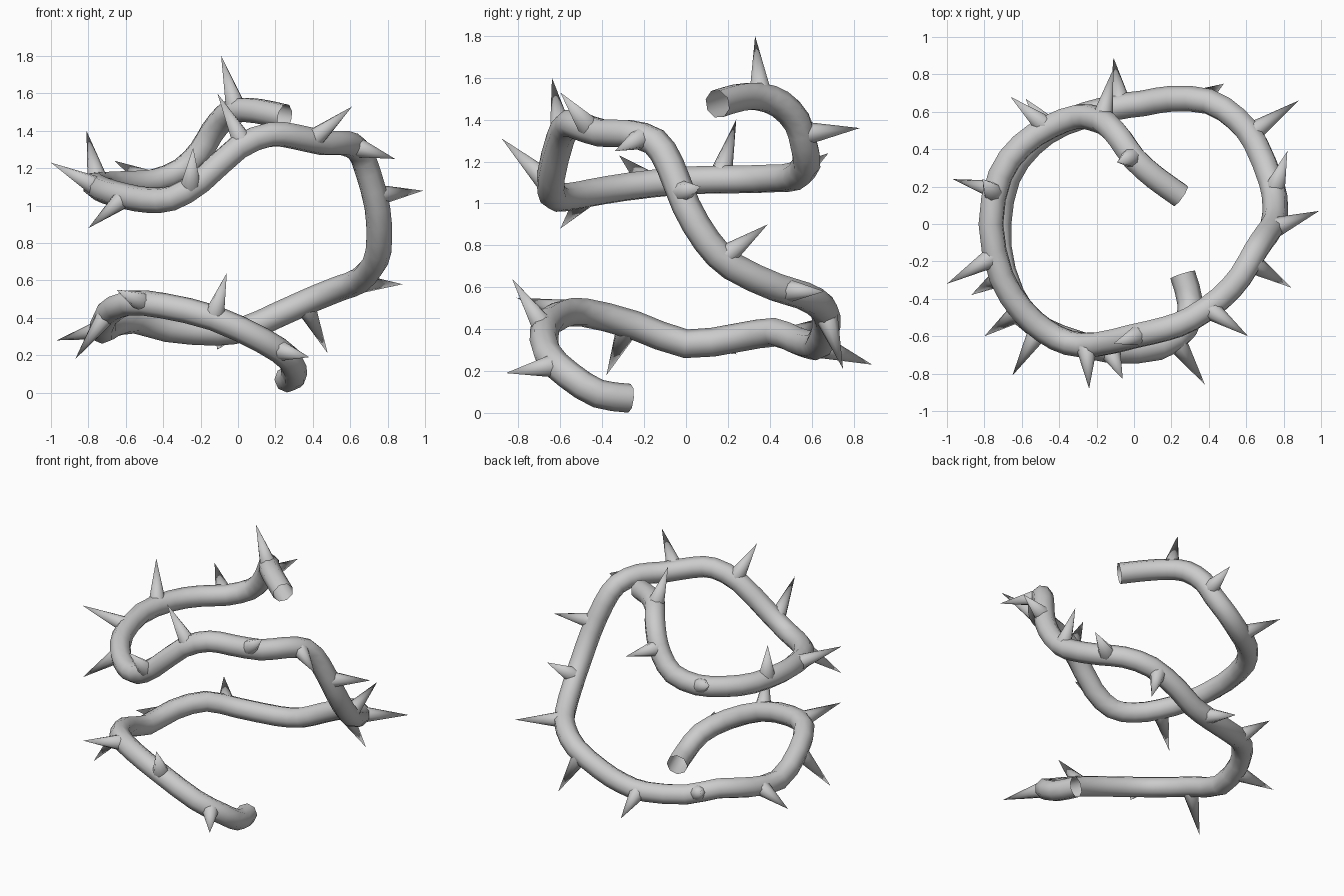
import bpy, math
from mathutils import Vector

if "Cube" in bpy.data.objects:
    bpy.data.objects.remove(bpy.data.objects["Cube"])

R = 0.069  # stem radius

# centre line of the coiled stem, bottom end to top end
PATH = [(.26, -.27, .07), (.30, -.42, .092), (.275, -.56, .18), (.13, -.66, .28),
        (-.13, -.675, .40), (-.4, -.605, .465), (-.585, -.49, .48), (-.70, -.25, .42),
        (-.725, 0, .33), (-.675, .25, .36), (-.55, .425, .385), (-.38, .54, .34),
        (-.12, .62, .32), (.05, .645, .345), (.2, .67, .41), (.4, .655, .50),
        (.55, .56, .56), (.65, .43, .60), (.735, .22, .70), (.755, .1, .82),
        (.745, 0, .99), (.695, -.075, 1.18), (.645, -.15, 1.295), (.57, -.28, 1.335),
        (.46, -.4, 1.335), (.3, -.51, 1.37), (.17, -.56, 1.38), (0, -.60, 1.31),
        (-.2, -.645, 1.13), (-.35, -.635, 1.04), (-.48, -.57, 1.03), (-.6, -.46, 1.05),
        (-.71, -.28, 1.08), (-.765, 0, 1.11), (-.715, .26, 1.115), (-.6, .42, 1.12),
        (-.45, .52, 1.13), (-.3, .575, 1.19), (-.2, .56, 1.29), (-.14, .53, 1.39),
        (-.07, .45, 1.475), (0, .35, 1.51), (.11, .25, 1.505), (.25, .15, 1.475)]

# thorns: tip, and how far the root slides along the stem from the nearest point
THORNS = [(.38, -.86, .19, 0), (-.06, -.83, .64, 0), (-.65, -.81, .55, 0), (-.87, -.38, .18, -1),
          (-.97, .24, .28, 0), (-.58, .67, .46, 3), (-.11, .89, .23, 0), (.48, .75, .21, 0),
          (.88, .66, .58, 0), (.82, .39, .90, 5), (.99, .07, 1.08, 3), (.84, -.34, 1.25, 0),
          (.61, -.60, 1.53, 3), (-.11, -.64, 1.60, 0), (-.24, -.88, 1.31, 7), (-.80, -.60, .88, 0),
          (-1.0, -.32, 1.23, 2), (-.81, .24, 1.40, -3), (-.66, .68, 1.24, 5), (-.11, .83, 1.36, 0),
          (-.09, .33, 1.80, 0)]


def smooth_path(pts, n):
    """Catmull-Rom interpolation with n steps per span."""
    p = [Vector(q) for q in pts]
    p = [2 * p[0] - p[1]] + p + [2 * p[-1] - p[-2]]
    out = []
    for a, b, c, d in zip(p, p[1:], p[2:], p[3:]):
        for k in range(n):
            t = k / n
            out.append(0.5 * (2 * b + (c - a) * t + (2 * a - 5 * b + 4 * c - d) * t * t
                              + (3 * b - a - 3 * c + d) * t ** 3))
    return out + [p[-2]]


# stem: round open-ended tube swept along the path
pts = smooth_path(PATH, 2)
curve = bpy.data.curves.new("stem", 'CURVE')
curve.dimensions = '3D'
curve.bevel_depth = R
curve.bevel_resolution = 2
curve.twist_mode = 'MINIMUM'
spline = curve.splines.new('POLY')
spline.points.add(len(pts) - 1)
for sp, co in zip(spline.points, pts):
    sp.co = (*co, 1)
stem = bpy.data.objects.new("stem", curve)
bpy.context.collection.objects.link(stem)
bpy.context.view_layer.objects.active = stem
stem.select_set(True)
bpy.ops.object.convert(target='MESH')
bpy.ops.object.shade_smooth_by_angle(angle=math.radians(50))

# thorns: slim cones rooted inside the stem
fine = smooth_path(PATH, 12)
for i, (x, y, z, slide) in enumerate(THORNS):
    tip = Vector((x, y, z))
    near = min(range(len(fine)), key=lambda k: (fine[k] - tip).length)
    root = fine[near + slide]
    d = (tip - root).normalized()
    root = root + d * 0.025
    bpy.ops.mesh.primitive_cone_add(vertices=8, radius1=0.055, radius2=0,
                                    depth=(tip - root).length, location=(tip + root) / 2,
                                    rotation=d.to_track_quat('Z', 'Y').to_euler())
    bpy.context.object.name = f"thorn_{i + 1}"
    bpy.ops.object.shade_smooth_by_angle(angle=math.radians(50))
